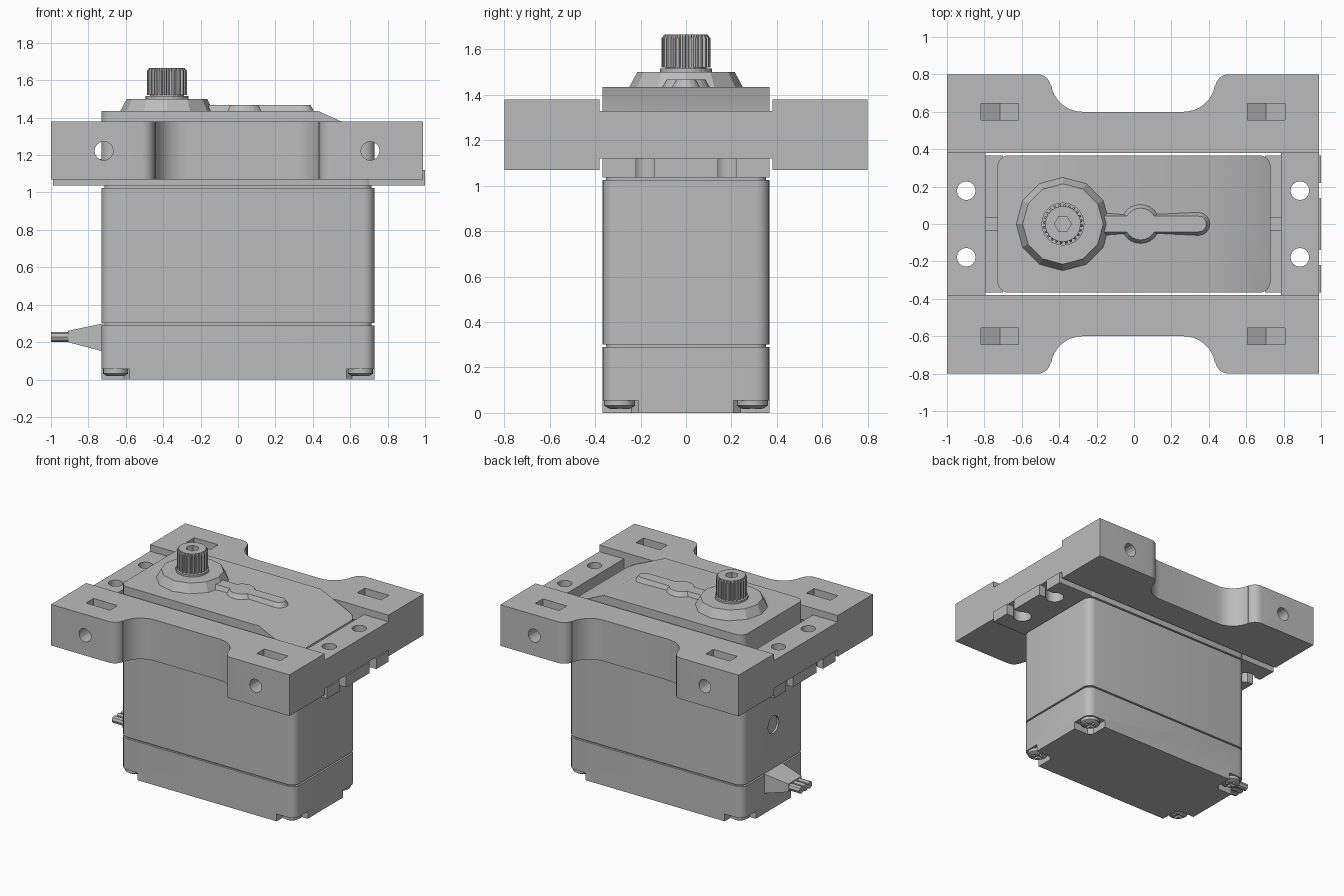
import bpy, bmesh
from math import pi, sin, cos, radians
from mathutils import Matrix, Vector

if "Cube" in bpy.data.objects:
    bpy.data.objects.remove(bpy.data.objects["Cube"])

grey = bpy.data.materials.new("light grey plastic")
grey.use_nodes = True
grey.diffuse_color = (0.5, 0.5, 0.5, 1)
grey.node_tree.nodes["Principled BSDF"].inputs["Base Color"].default_value = (0.5, 0.5, 0.5, 1)


def finish(name, bm, smooth=False):
    bmesh.ops.recalc_face_normals(bm, faces=bm.faces)
    mesh = bpy.data.meshes.new(name)
    bm.to_mesh(mesh)
    bm.free()
    mesh.materials.append(grey)
    ob = bpy.data.objects.new(name, mesh)
    bpy.context.collection.objects.link(ob)
    if smooth:
        activate(ob)
        bpy.ops.object.shade_smooth_by_angle(angle=radians(32))
    return ob


def activate(ob):
    bpy.ops.object.select_all(action='DESELECT')
    ob.select_set(True)
    bpy.context.view_layer.objects.active = ob


def loft(name, rings, smooth=False):
    """Skin a stack of equally long closed rings and cap both ends."""
    bm = bmesh.new()
    loops = [[bm.verts.new(p) for p in ring] for ring in rings]
    n = len(loops[0])
    for a, b in zip(loops, loops[1:]):
        for i in range(n):
            bm.faces.new((a[i], a[(i + 1) % n], b[(i + 1) % n], b[i]))
    bm.faces.new(loops[0][::-1])
    bm.faces.new(loops[-1])
    return finish(name, bm, smooth)


def prism(name, pts, lo, hi, axis='Z', smooth=False):
    """Extrude a 2D outline: (x, y) along Z, (x, z) along Y, (y, z) along X."""
    place = {'Z': lambda u, v, w: (u, v, w), 'Y': lambda u, v, w: (u, w, v),
             'X': lambda u, v, w: (w, u, v)}[axis]
    return loft(name, [[place(u, v, w) for u, v in pts] for w in (lo, hi)], smooth)


def rect(x0, x1, y0, y1):
    return [(x0, y0), (x1, y0), (x1, y1), (x0, y1)]


def arc(cx, cy, r, a0, a1, n=6):
    return [(cx + r * cos(radians(a0 + (a1 - a0) * i / n)),
             cy + r * sin(radians(a0 + (a1 - a0) * i / n))) for i in range(n + 1)]


def circle(cx, cy, r, n=16):
    return arc(cx, cy, r, 0, 360, n)[:-1]


def round_rect(hx, hy, r):
    return (arc(hx - r, hy - r, r, 0, 90) + arc(r - hx, hy - r, r, 90, 180)
            + arc(r - hx, r - hy, r, 180, 270) + arc(hx - r, r - hy, r, 270, 360))


def cut(ob, cutters):
    for c in cutters:
        mod = ob.modifiers.new("cut", 'BOOLEAN')
        mod.operation, mod.solver, mod.object = 'DIFFERENCE', 'EXACT', c
        activate(ob)
        bpy.ops.object.modifier_apply(modifier=mod.name)
        bpy.data.objects.remove(c)
    bpy.ops.object.shade_smooth_by_angle(angle=radians(32))


signs = (-1, 1)
corners = [(sx, sy) for sx in signs for sy in signs]

# Case: bottom cover, middle, and upper case with a sloping end, parted by grooves
HX, HY = 0.73, 0.367
bottom = prism("bottom_cover", round_rect(HX, HY, 0.06), 0, 0.29, smooth=True)
middle = prism("middle_case", round_rect(HX, HY, 0.06), 0.302, 1.025, smooth=True)
upper = prism("upper_case", round_rect(HX, HY, 0.06), 1.037, 1.435, smooth=True)
prism("groove_core", round_rect(HX - 0.015, HY - 0.015, 0.05), 0.25, 1.06, smooth=True)
cut(upper, [prism("slope_cutter", [(0.43, 1.435), (0.77, 1.28), (0.77, 1.5), (0.43, 1.5)],
                  -0.5, 0.5, 'Y')])
cut(middle, [prism("side_hole_cutter", circle(0, 0.63, 0.065), -0.8, -0.68, 'X')])

# Recessed corners with cross-head screws
notches = []
for sx, sy in corners:
    cx, cy = sx * 0.655, sy * 0.292
    pts = [(sx * 0.58 + sx * 0.03, sy * 0.21), (sx * 0.8, sy * 0.21), (sx * 0.8, sy * 0.4),
           (sx * 0.58, sy * 0.4), (sx * 0.58, sy * 0.24)]
    notches.append(prism("notch_cutter", pts, -0.05, 0.055))
cut(bottom, notches)
for sx, sy in corners:
    cx, cy = sx * 0.655, sy * 0.292
    screw = loft("corner_screw", [[(x, y, z) for x, y in circle(cx, cy, r)]
                                  for r, z in ((0.045, 0.018), (0.068, 0.032), (0.068, 0.06))])
    cut(screw, [prism("cross_cutter", rect(cx - a, cx + a, cy - b, cy + b), 0, 0.035)
                for a, b in ((0.045, 0.01), (0.01, 0.045))])

# Mounting ears with open-ended keyhole slots, and small ribs above them
for s, side in zip(signs, ("right", "left")):
    end = 0.99 if s < 0 else 1.0
    xs = sorted((s * 0.70, s * end))
    ear = prism("mounting_ear_" + side, rect(*xs, -HY, HY), 1.037, 1.12)
    tools = []
    for sy in signs:
        tools.append(prism("slot_cutter", rect(*sorted((s * 0.9, s * 1.1)),
                                               sy * 0.18 - 0.04, sy * 0.18 + 0.04), 0.9, 1.2))
        tools.append(prism("keyhole_cutter", circle(s * 0.89, sy * 0.18, 0.065), 0.9, 1.2))
    cut(ear, tools)
    prism("ear_rib_" + side, rect(*sorted((s * 0.7, s * 0.8)), -0.035, 0.035), 1.1, 1.18)

# Frame rails: waisted outer edge, nut pockets and bolt holes
MID, IN = -0.005, 0.38
half = [(0.995, IN), (0.995, 0.8)] + arc(0.51, 0.73, 0.07, 90, 170, 6) \
    + arc(0.27, 0.77, 0.17, -10, -90, 9)
for s, side in zip(signs, ("front", "back")):
    outline = half + [(-x, y) for x, y in reversed(half)]
    rail = prism("frame_rail_" + side, [(x + MID, s * y) for x, y in outline],
                 1.07, 1.38, smooth=True)
    tools = []
    for sx in signs:
        cx = MID + sx * 0.712
        pocket = [(cx - 0.1, 1.5), (cx - 0.1, 1.165), (cx, 1.107), (cx + 0.1, 1.165),
                  (cx + 0.1, 1.5)]
        tools.append(prism("nut_cutter", pocket, *sorted((s * 0.555, s * 0.645)), 'Y'))
        tools.append(prism("bolt_cutter", circle(cx, 1.222, 0.05),
                           *sorted((s * 0.3, s * 0.9)), 'Y'))
    cut(rail, tools)

# Frame cross beams with screw holes
for s, side in zip(signs, ("right", "left")):
    xs = sorted((MID + s * 0.79, MID + s * 0.995))
    beam = prism("frame_beam_" + side, rect(*xs, -IN, IN), 1.12, 1.33)
    cut(beam, [prism("hole_cutter", circle(MID + s * 0.892, sy * 0.178, 0.05), 1, 1.5)
               for sy in signs])

# Bearing boss, collar and toothed output shaft
SX = -0.38
loft("bearing_boss", [[(x, y, z) for x, y in circle(SX, 0, r, 12)]
                      for r, z in ((0.252, 1.43), (0.215, 1.50))])
prism("shaft_collar", circle(SX, 0, 0.115, 24), 1.49, 1.515)
prism("shaft_core", circle(SX, 0, 0.09, 16), 1.50, 1.525)


def gear(shrink):
    teeth, pts = 24, []
    for i in range(teeth):
        for r, f in ((0.094, 0), (0.094, 0.35), (0.107, 0.5), (0.107, 0.85)):
            a = 2 * pi * (i + f) / teeth
            r = min(r, 0.107 - shrink)
            pts.append((SX + r * cos(a), r * sin(a)))
    return pts


shaft = loft("output_shaft", [[(x, y, z) for x, y in gear(k)]
                              for k, z in ((0, 1.52), (0, 1.65), (0.012, 1.665))])
cut(shaft, [prism("socket_cutter", circle(SX, 0, 0.045, 6), 1.58, 1.8)])
activate(shaft)
bpy.ops.object.shade_flat()


# Raised gear cover: a bar with a round swelling and sloping sides
def cover(d):
    w, r, c = 0.042 + d, 0.085 + d, 0.035
    upper_half = arc(0.345, 0, w, 0, 90, 4) + arc(c, 0, r, 30, 150, 8) + [(-0.2, w)]
    return upper_half + [(x, -y) for x, y in reversed(upper_half[1:])]


loft("gear_cover", [[(x, y, z) for x, y in cover(d)] for d, z in ((0.022, 1.43), (0, 1.468))])

# Cable strain relief and three wires
loft("strain_relief", [[(x, y, z) for y, z in rect(-w, w, z0, z1)]
                       for x, w, z0, z1 in ((-0.72, 0.11, 0.15, 0.30), (-0.91, 0.08, 0.20, 0.26))])
for i in (-1, 0, 1):
    prism("cable_wire", circle(i * 0.05, 0.228, 0.027, 8), -1.0, -0.9, 'X')
